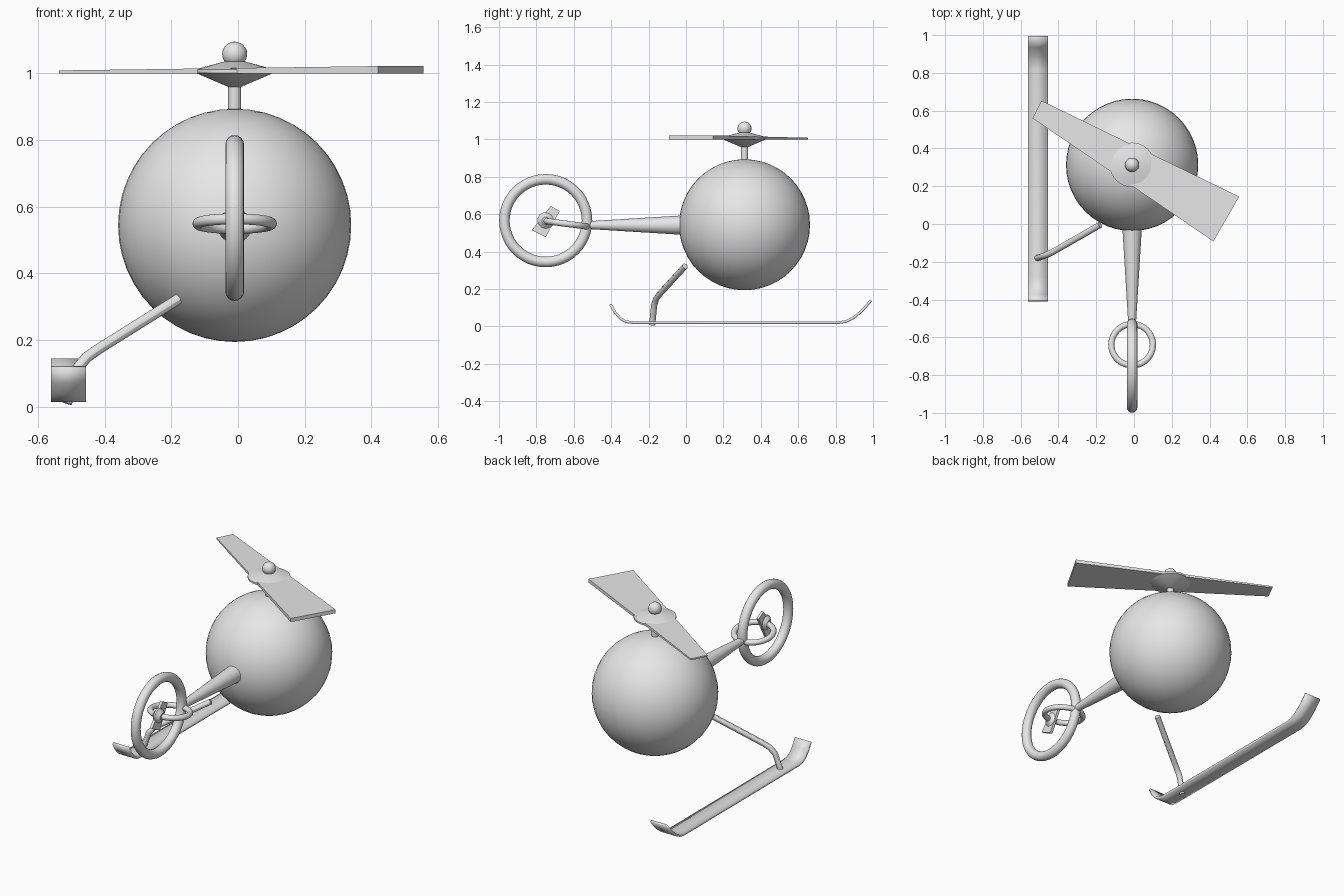
import bpy, bmesh
from math import pi, radians
from mathutils import Matrix

cube = bpy.data.objects.get("Cube")
if cube:
    bpy.data.objects.remove(cube, do_unlink=True)

GREY = (0.8, 0.8, 0.8, 1.0)
grey = bpy.data.materials.new("plain_grey")
grey.use_nodes = True
grey.diffuse_color = GREY
grey.node_tree.nodes["Principled BSDF"].inputs["Base Color"].default_value = GREY

CX, CY = -0.01, 0.313          # body and mast axis
SIDEWAYS = Matrix(((0, 0, 1), (1, 0, 0), (0, 1, 0))).to_euler()  # local z becomes x


def finish(obj, name):
    obj.name = name
    obj.data.materials.clear()
    obj.data.materials.append(grey)
    bpy.ops.object.select_all(action="DESELECT")
    obj.select_set(True)
    bpy.context.view_layer.objects.active = obj
    bpy.ops.object.shade_smooth_by_angle(angle=radians(30))
    return obj


def from_bmesh(bm, name, loc=(0, 0, 0), rot=(0, 0, 0)):
    bmesh.ops.recalc_face_normals(bm, faces=bm.faces)
    mesh = bpy.data.meshes.new(name)
    bm.to_mesh(mesh)
    bm.free()
    obj = bpy.data.objects.new(name, mesh)
    bpy.context.collection.objects.link(obj)
    obj.location, obj.rotation_euler = loc, rot
    return finish(obj, name)


def lathe(name, profile, loc, rot=(0, 0, 0), steps=32):
    """Spin (radius, height) points round local z; ends are closed on the axis."""
    bm = bmesh.new()
    points = [(0, profile[0][1])] + profile + [(0, profile[-1][1])]
    verts = [bm.verts.new((r, 0, h)) for r, h in points]
    edges = [bm.edges.new(pair) for pair in zip(verts, verts[1:])]
    bmesh.ops.spin(bm, geom=verts + edges, axis=(0, 0, 1), cent=(0, 0, 0),
                   steps=steps, angle=2 * pi)
    bmesh.ops.remove_doubles(bm, verts=bm.verts, dist=1e-5)
    return from_bmesh(bm, name, loc, rot)


def blade(name, corners, bottom, tops, loc, rot=(0, 0, 0)):
    """Four-cornered tapered plate with its own top height at each corner."""
    bm = bmesh.new()
    low = [bm.verts.new((x, y, bottom)) for x, y in corners]
    high = [bm.verts.new((x, y, t)) for (x, y), t in zip(corners, tops)]
    bm.faces.new(low)
    bm.faces.new(high)
    for i in range(4):
        j = (i + 1) % 4
        bm.faces.new((low[i], low[j], high[j], high[i]))
    return from_bmesh(bm, name, loc, rot)


def ball(name, radius, loc, segments):
    bpy.ops.mesh.primitive_uv_sphere_add(segments=segments, ring_count=segments // 2,
                                         radius=radius, location=loc)
    return finish(bpy.context.object, name)


def ring(name, major, minor, loc, rot):
    bpy.ops.mesh.primitive_torus_add(major_radius=major, minor_radius=minor,
                                     major_segments=48, minor_segments=16,
                                     location=loc, rotation=rot)
    return finish(bpy.context.object, name)


# Round body and mast
ball("body", 0.35, (CX, CY, 0.544), 48)
lathe("mast", [(0.0195, 0.86), (0.0195, 0.99)], (CX, CY, 0))

# Main rotor
lathe("rotor_hub", [(0.02, 0.96), (0.118, 1.002), (0.118, 1.012), (0.03, 1.036)],
      (CX, CY, 0))
blade("rotor_blade", [(-0.48, 0.34), (-0.527, 0.247), (0.43, -0.405), (0.567, -0.168)],
      1.0, (1.009, 1.009, 1.022, 1.022), (CX, CY, 0))
ball("rotor_cap", 0.0375, (CX, CY, 1.058), 24)

# Tapered tail boom
lathe("tail_boom", [(0.054, -0.02), (0.021, 0.52)], (CX, 0, 0.542), (pi / 2, 0, 0))

# Tail rings
TAIL = (CX, -0.75, 0.566)
ring("tail_guard", 0.221, 0.028, TAIL, (0, pi / 2, 0))
ring("tail_mount_ring", 0.11, 0.0165, (CX, -0.639, 0.549), (-0.13, 0, 0))

# Tail rotor
lathe("tail_rotor_hub", [(0.02, -0.026), (0.045, -0.005), (0.045, 0.005), (0.02, 0.026)],
      TAIL, SIDEWAYS)
blade("tail_rotor_blade", [(0.027, 0.078), (0.075, 0.051), (0, -0.088), (-0.075, -0.051)],
      -0.008, (0.008,) * 4, TAIL, SIDEWAYS)

# Landing skid: side profile of the runner, given thickness
runner = [(-0.41, 0.115), (-0.385, 0.071), (-0.355, 0.037), (-0.325, 0.019), (-0.285, 0.014),
          (0.82, 0.014), (0.86, 0.021), (0.9, 0.041), (0.945, 0.078), (0.995, 0.135)]
bm = bmesh.new()
sides = [[bm.verts.new((x, y, z)) for y, z in runner] for x in (-0.561, -0.456)]
for i in range(len(runner) - 1):
    bm.faces.new((sides[0][i], sides[1][i], sides[1][i + 1], sides[0][i + 1]))
skid = from_bmesh(bm, "skid_runner")
thick = skid.modifiers.new("thickness", "SOLIDIFY")
thick.thickness = 0.014
thick.offset = -1
thick.use_even_offset = True

# Bent strut standing on the runner
path = [(-0.18, -0.005, 0.322), (-0.42, -0.142, 0.172), (-0.455, -0.16, 0.147),
        (-0.482, -0.17, 0.115), (-0.515, -0.181, 0.01)]
curve = bpy.data.curves.new("skid_strut", "CURVE")
curve.dimensions = "3D"
curve.bevel_depth = 0.0165
curve.bevel_resolution = 4
curve.use_fill_caps = True
spline = curve.splines.new("POLY")
spline.points.add(len(path) - 1)
for point, co in zip(spline.points, path):
    point.co = (*co, 1)
strut = bpy.data.objects.new("skid_strut", curve)
bpy.context.collection.objects.link(strut)
bpy.ops.object.select_all(action="DESELECT")
strut.select_set(True)
bpy.context.view_layer.objects.active = strut
bpy.ops.object.convert(target="MESH")
finish(bpy.context.object, "skid_strut")
